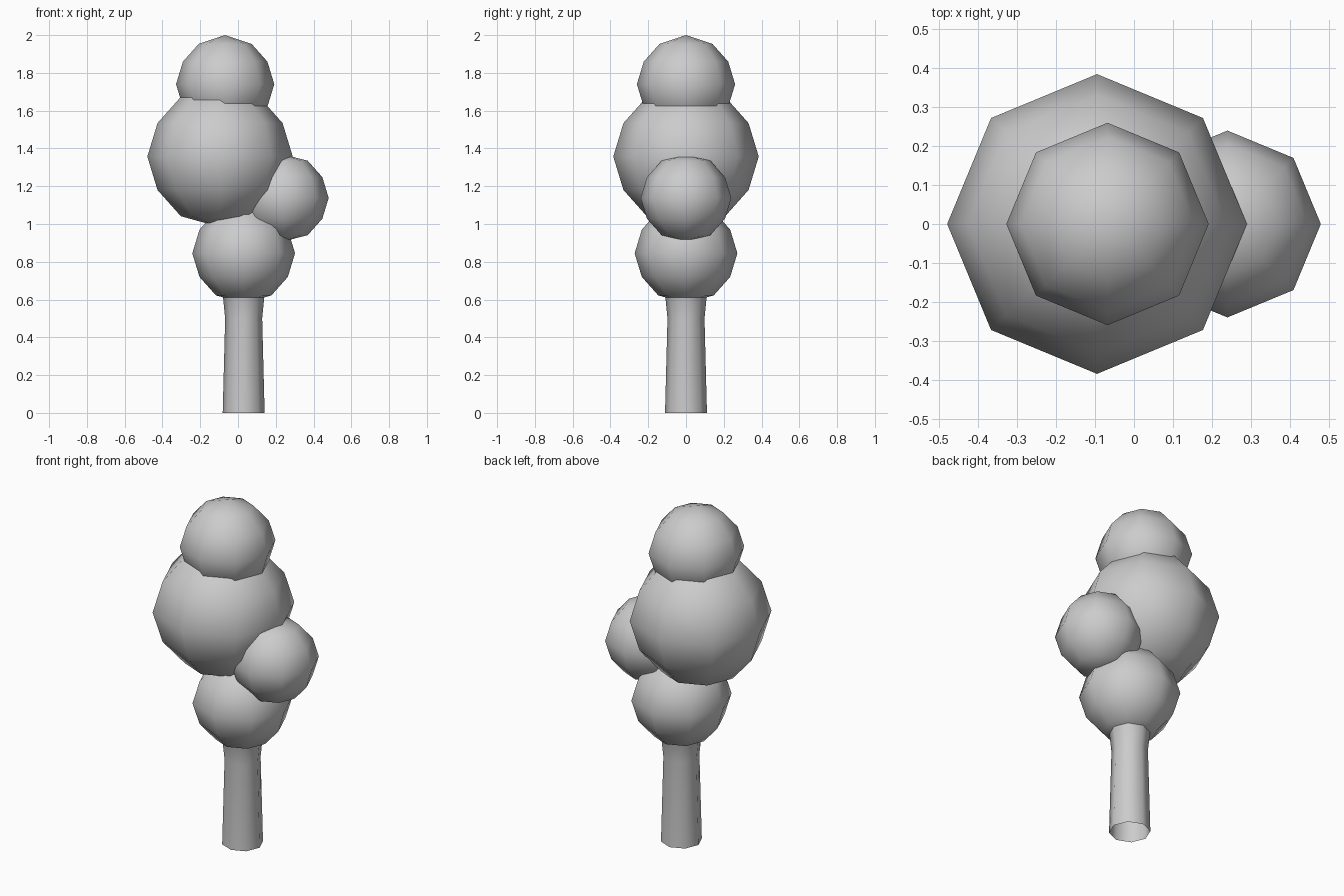
import bpy, bmesh
from math import cos, sin, pi

if "Cube" in bpy.data.objects:
    bpy.data.objects.remove(bpy.data.objects["Cube"])

SIDES = 8


def lathe(name, profile, center, scale=1.0):
    """Spin (radius, height) points around z; radius 0 becomes a pole."""
    bm = bmesh.new()
    rings = []
    for r, h in profile:
        count = SIDES if r > 0 else 1
        rings.append([bm.verts.new((r * scale * cos(2 * pi * i / SIDES),
                                    r * scale * sin(2 * pi * i / SIDES),
                                    h * scale)) for i in range(count)])
    for low, high in zip(rings, rings[1:]):
        for i in range(SIDES):
            j = (i + 1) % SIDES
            if len(low) == 1:
                bm.faces.new((low[0], high[j], high[i]))
            elif len(high) == 1:
                bm.faces.new((low[i], low[j], high[0]))
            else:
                bm.faces.new((low[i], low[j], high[j], high[i]))
    for f in bm.faces:
        f.smooth = True
    mesh = bpy.data.meshes.new(name)
    bm.to_mesh(mesh)
    bm.free()
    obj = bpy.data.objects.new(name, mesh)
    obj.location = center
    bpy.context.collection.objects.link(obj)
    return obj


# Trunk: open tube, flaring at the top into the foliage
lathe("trunk", [(0.111, 0), (0.098, 0.5), (0.109, 0.61), (0.13, 0.68)],
      (0.03, 0, 0))

# Foliage balls: x, z, radius, pole height ratio
balls = {
    "lower_foliage": (0.03, 0.845, 0.272, 0.97),
    "main_foliage": (-0.095, 1.357, 0.385, 0.97),
    "side_foliage": (0.24, 1.138, 0.24, 0.96),
    "top_foliage": (-0.068, 1.74, 0.26, 1.0),
}
for name, (x, z, radius, pole) in balls.items():
    half = [(1, 0), (0.86, 0.46), (0.54, 0.82), (0, pole)]
    profile = [(r, -h) for r, h in half[:0:-1]] + half
    lathe(name, profile, (x, 0, z), radius)
